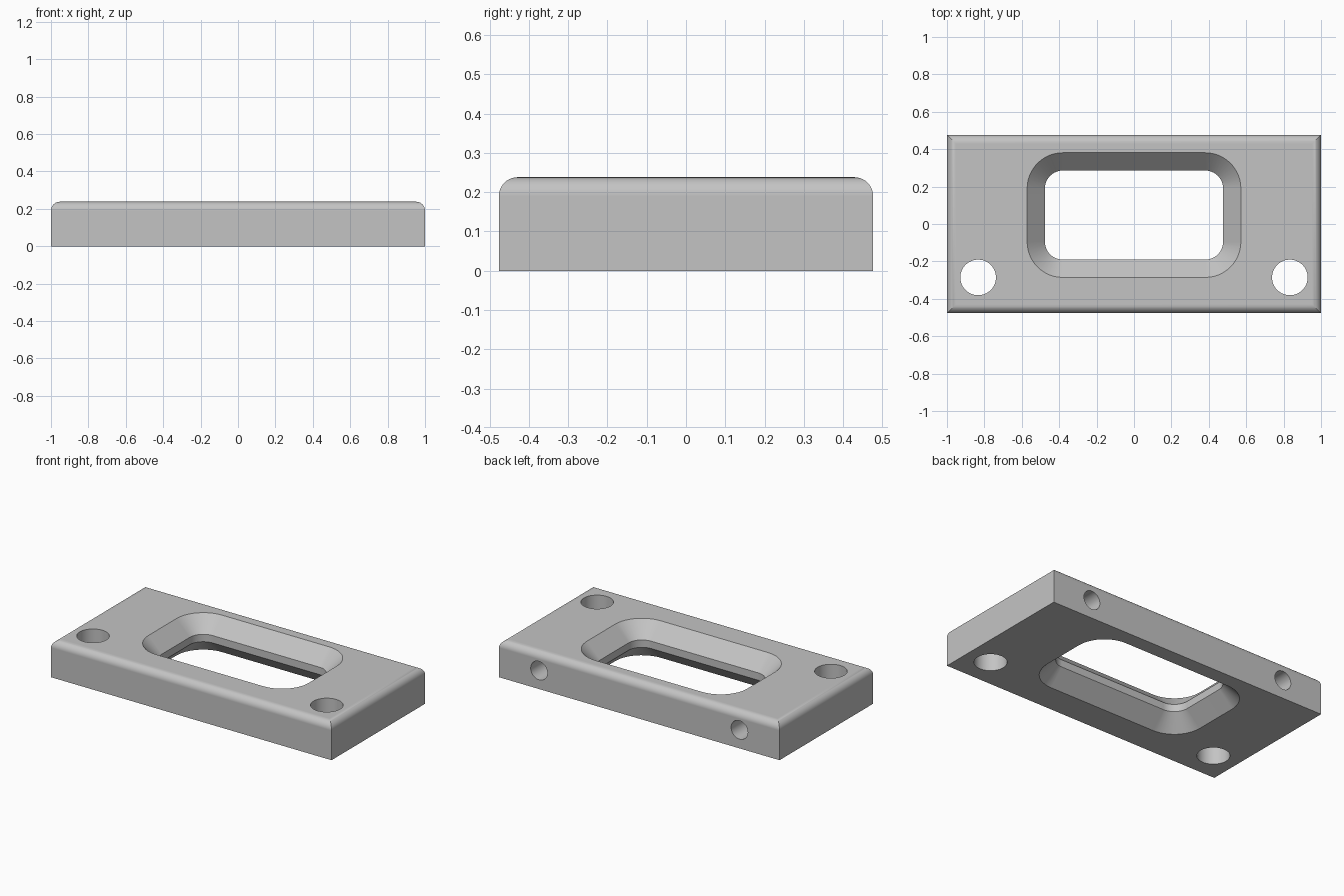
import bpy, bmesh, math

U = 1 / 21                      # one design unit
LENGTH, DEPTH, HEIGHT = 42 * U, 20 * U, 5 * U

old = bpy.data.objects.get("Cube")
if old:
    bpy.data.objects.remove(old, do_unlink=True)

grey = bpy.data.materials.new("satin grey")
grey.use_nodes = True
grey.diffuse_color = (0.55, 0.55, 0.55, 1)
grey.node_tree.nodes["Principled BSDF"].inputs["Base Color"].default_value = grey.diffuse_color


def rectangle(hx, hy, z, radius=0.0, cy=0.0, steps=12):
    """Counter-clockwise ring, with rounded corners if a radius is given."""
    if radius == 0:
        return [(sx * hx, cy + sy * hy, z) for sx, sy in ((1, 1), (-1, 1), (-1, -1), (1, -1))]
    ring = []
    for quarter, (sx, sy) in enumerate(((1, 1), (-1, 1), (-1, -1), (1, -1))):
        for i in range(steps + 1):
            a = (quarter + i / steps) * math.pi / 2
            ring.append((sx * (hx - radius) + radius * math.cos(a),
                         cy + sy * (hy - radius) + radius * math.sin(a), z))
    return ring


def loft(name, rings):
    """Closed solid skinned through rings from bottom to top."""
    bm = bmesh.new()
    loops = [[bm.verts.new(p) for p in ring] for ring in rings]
    n = len(loops[0])
    for low, high in zip(loops, loops[1:]):
        for i in range(n):
            j = (i + 1) % n
            bm.faces.new((low[i], low[j], high[j], high[i]))
    bm.faces.new(loops[0][::-1])
    bm.faces.new(loops[-1])
    bmesh.ops.recalc_face_normals(bm, faces=bm.faces)
    mesh = bpy.data.meshes.new(name)
    bm.to_mesh(mesh)
    bm.free()
    mesh.materials.append(grey)
    obj = bpy.data.objects.new(name, mesh)
    bpy.context.collection.objects.link(obj)
    return obj


def drill(name, radius, length, location, rotation=(0, 0, 0)):
    bpy.ops.mesh.primitive_cylinder_add(vertices=48, radius=radius, depth=length,
                                        location=location, rotation=rotation)
    obj = bpy.context.object
    obj.name = name
    obj.data.materials.append(grey)
    return obj


# Plate body: sharp upright corners, rounded top edges with mitred corners
rings = [rectangle(LENGTH / 2, DEPTH / 2, 0)]
for i in range(11):
    a = i / 10 * math.pi / 2
    inset = U * (1 - math.cos(a))
    rings.append(rectangle(LENGTH / 2 - inset, DEPTH / 2 - inset, HEIGHT - U + U * math.sin(a)))
plate = loft("plate", rings)

# Window cutter: rounded opening, flared towards the top and the bottom
flare, over = 2 * U, 0.5 * U
levels = ((-over, flare + over), (flare, 0), (HEIGHT - flare, 0), (HEIGHT + over, flare + over))
cutters = [loft("window_cutter", [
    rectangle(10 * U + grow, 5 * U + grow, z, radius=2 * U + grow, cy=U)
    for z, grow in levels])]

# Mounting holes through the plate, and blind holes in the back face
for side, sx in (("right", -1), ("left", 1)):
    cutters.append(drill(side + "_mounting_hole_cutter", 2 * U, 3 * HEIGHT,
                         (sx * 17.5 * U, -6 * U, HEIGHT / 2)))
    cutters.append(drill(side + "_back_hole_cutter", 1.25 * U, 20 * U,
                         (sx * 15 * U, DEPTH / 2, HEIGHT / 2), (math.pi / 2, 0, 0)))

bpy.ops.object.select_all(action="DESELECT")
bpy.context.view_layer.objects.active = plate
plate.select_set(True)
for cutter in cutters:
    cutter.hide_render = True
    mod = plate.modifiers.new(cutter.name, "BOOLEAN")
    mod.operation = "DIFFERENCE"
    mod.solver = "EXACT"
    mod.object = cutter
    bpy.ops.object.modifier_apply(modifier=mod.name)
for cutter in cutters:
    bpy.data.objects.remove(cutter, do_unlink=True)

# Smooth curved walls, crisp edges, flat faces kept flat
bpy.ops.object.shade_smooth_by_angle(angle=math.radians(30))
weighted = plate.modifiers.new("weighted_normals", "WEIGHTED_NORMAL")
weighted.keep_sharp = True
